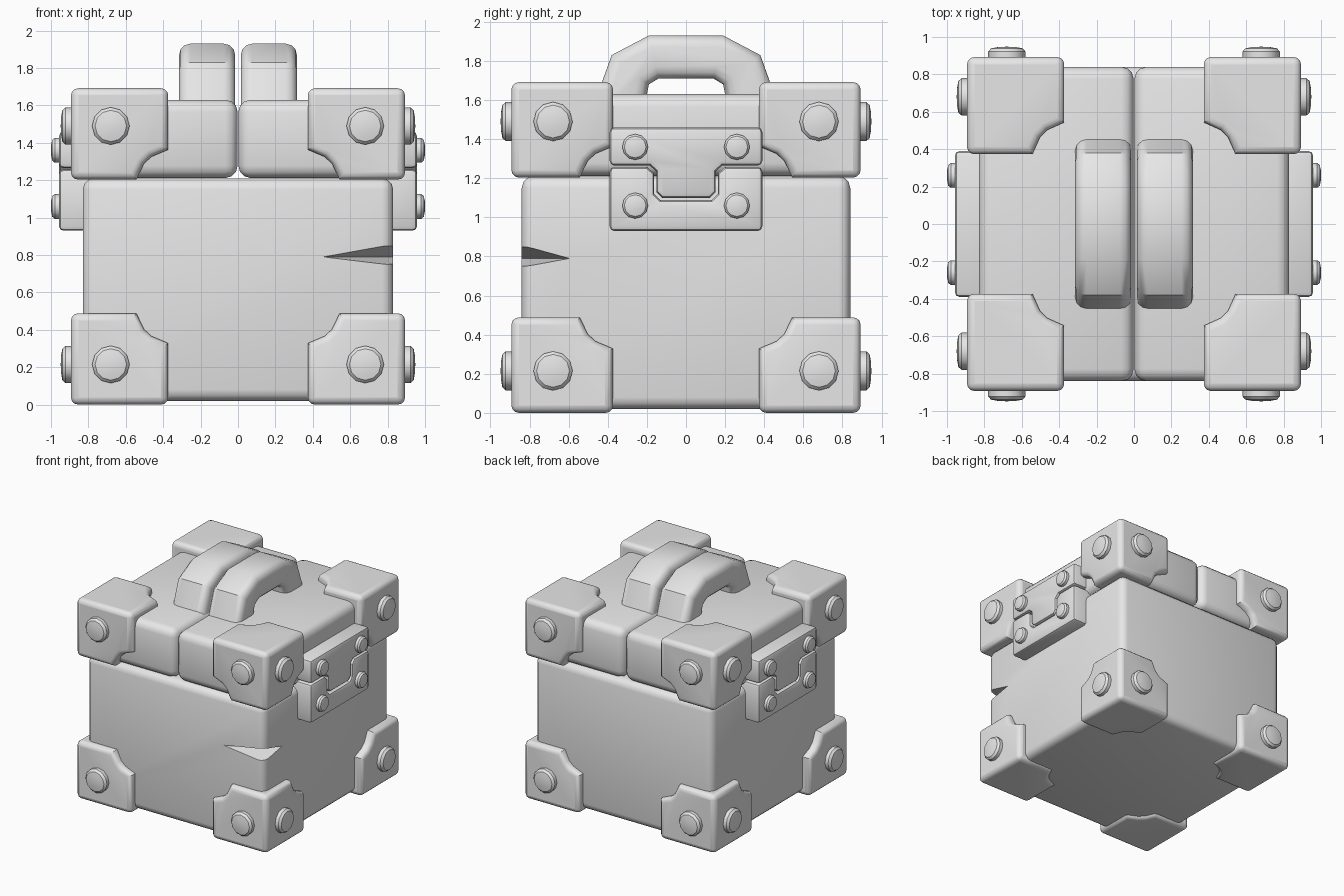
import bpy
import bmesh
import math
from mathutils import Matrix, Vector

old = bpy.data.objects.get("Cube")
if old:
    bpy.data.objects.remove(old, do_unlink=True)

GREY = (0.8, 0.8, 0.8, 1.0)
mat = bpy.data.materials.new("plain grey")
mat.use_nodes = True
mat.diffuse_color = GREY
mat.node_tree.nodes["Principled BSDF"].inputs["Base Color"].default_value = GREY


def smooth(ob, angle=35):
    bpy.ops.object.select_all(action='DESELECT')
    ob.select_set(True)
    bpy.context.view_layer.objects.active = ob
    bpy.ops.object.shade_smooth_by_angle(angle=math.radians(angle))


def add_object(name, mesh):
    ob = bpy.data.objects.new(name, mesh)
    bpy.context.collection.objects.link(ob)
    mesh.materials.clear()
    mesh.materials.append(mat)
    return ob


def finish(name, bm):
    bmesh.ops.recalc_face_normals(bm, faces=bm.faces)
    mesh = bpy.data.meshes.new(name)
    bm.to_mesh(mesh)
    bm.free()
    ob = add_object(name, mesh)
    smooth(ob)
    return ob


def placed_copy(ob, name, matrix):
    mesh = ob.data.copy()
    mesh.transform(matrix)
    if matrix.determinant() < 0:
        mesh.flip_normals()
    return add_object(name, mesh)


def mirror_x(ob, name):
    return placed_copy(ob, name, Matrix.Diagonal((-1, 1, 1, 1)))


def round_edges(bm, width, segments, keep=lambda mid: True):
    edges = [e for e in bm.edges if len(e.link_faces) == 2
             and e.calc_face_angle(0) > math.radians(50)
             and keep((e.verts[0].co + e.verts[1].co) / 2)]
    bmesh.ops.bevel(bm, geom=edges, offset=width, segments=segments,
                    profile=0.5, affect='EDGES', clamp_overlap=False)


def prism(points, near, far, axis):
    """Extrude a 2D outline along the given axis."""
    bm = bmesh.new()

    def spot(p, d):
        c = list(p)
        c.insert(axis, d)
        return bm.verts.new(c)
    face = bm.faces.new([spot(p, near) for p in points])
    moved = bmesh.ops.extrude_face_region(bm, geom=[face])["geom"]
    shift = Vector((0, 0, 0))
    shift[axis] = far - near
    bmesh.ops.translate(bm, vec=shift,
                        verts=[v for v in moved if isinstance(v, bmesh.types.BMVert)])
    bmesh.ops.recalc_face_normals(bm, faces=bm.faces)
    return bm


def box(low, high):
    (x0, y0, z0), (x1, y1, z1) = low, high
    return prism([(x0, y0), (x1, y0), (x1, y1), (x0, y1)], z0, z1, 2)


def subtract(ob, cutters):
    for c in cutters:
        c.hide_render = True
        mod = ob.modifiers.new("cut", 'BOOLEAN')
        mod.operation = 'DIFFERENCE'
        mod.solver = 'EXACT'
        mod.object = c
    bpy.context.view_layer.update()
    result = bpy.data.meshes.new_from_object(
        ob.evaluated_get(bpy.context.evaluated_depsgraph_get()))
    ob.modifiers.clear()
    ob.data = result
    for c in cutters:
        bpy.data.objects.remove(c, do_unlink=True)


# Main box with a chipped front edge
bm = box((-0.83, -0.84, 0.02), (0.83, 0.84, 1.21))
round_edges(bm, 0.06, 3)
body = finish("box_body", bm)
bm = bmesh.new()
for p in ((0.44, -0.85, 0.79), (0.84, -0.59, 0.79),
          (0.88, -0.89, 0.88), (0.88, -0.89, 0.73)):
    bm.verts.new(p)
bmesh.ops.convex_hull(bm, input=bm.verts)
subtract(body, [finish("chip_cutter", bm)])
smooth(body)

# Two lid halves
bm = box((0.002, -0.84, 1.212), (0.83, 0.84, 1.63))
round_edges(bm, 0.065, 3)
lid = finish("lid_left", bm)
mirror_x(lid, "lid_right")

# Pair of arched handles
half = [(0.47, 1.58), (0.38, 1.83), (0.19, 1.93)]
hole = [(0.14, 1.71), (0.19, 1.68), (0.21, 1.58)]
arch = half + [(-y, z) for y, z in reversed(half)]
arch += [(-y, z) for y, z in reversed(hole)] + hole
bm = prism(arch, 0.015, 0.315, 0)
round_edges(bm, 0.06, 3, lambda m: m.z > 1.6 and (m.x < 0.02 or m.x > 0.31))
handle = finish("handle_left", bm)
mirror_x(handle, "handle_right")

# Corner guard: a block with a stepped notch cut along each axis
SIZE = 0.52
block = finish("corner_block", box((0, 0, 0), (SIZE, SIZE, SIZE)))
notch = [(0.6, 0.314), (0.43, 0.39), (0.39, 0.43), (0.314, 0.6), (0.6, 0.6)]
subtract(block, [finish("notch_cutter", prism(notch, -0.1, 0.6, a)) for a in range(3)])
bm = bmesh.new()
bm.from_mesh(block.data)
bmesh.ops.dissolve_limit(bm, angle_limit=0.01, verts=bm.verts, edges=bm.edges)
round_edges(bm, 0.04, 3, lambda m: min(m) < 0.001)
guard = finish("corner_guard", bm)
bpy.data.objects.remove(block, do_unlink=True)


# Domed bolt pointing along +z
def make_bolt(name, radius, height):
    bm = bmesh.new()
    sides = 12
    rings = []
    for r, h in ((1, -0.4), (1, 0.55), (0.84, 0.85), (0.45, 0.97)):
        rings.append([bm.verts.new((radius * r * math.cos(i * math.tau / sides),
                                    radius * r * math.sin(i * math.tau / sides),
                                    height * h)) for i in range(sides)])
    tip = bm.verts.new((0, 0, height))
    for i in range(sides):
        j = (i + 1) % sides
        for a, b in zip(rings, rings[1:]):
            bm.faces.new((a[i], a[j], b[j], b[i]))
        bm.faces.new((rings[-1][i], rings[-1][j], tip))
    bm.faces.new(rings[0])
    return finish(name, bm)


big_bolt = make_bolt("guard_bolt", 0.1, 0.058)
small_bolt = make_bolt("latch_bolt", 0.066, 0.045)


def put_bolt(source, name, place, direction):
    turn = Vector(direction).to_track_quat('Z', 'Y').to_matrix().to_4x4()
    placed_copy(source, name, Matrix.Translation(place) @ turn)


# Eight guards with two bolts each
for sx, side in ((1, "left"), (-1, "right")):
    for sy, end in ((-1, "front"), (1, "back")):
        for level, top, up, bolt_z in (("lower", 0.0, 1, 0.215), ("upper", 1.692, -1, 1.49)):
            tag = f"{level}_{end}_{side}"
            scale = Matrix.Diagonal((-sx, -sy, up * 0.94, 1))
            spot = Matrix.Translation((sx * 0.893, sy * 0.893, top))
            placed_copy(guard, "corner_guard_" + tag, spot @ scale)
            put_bolt(big_bolt, "bolt_end_" + tag, (sx * 0.68, sy * 0.89, bolt_z), (0, sy, 0))
            put_bolt(big_bolt, "bolt_side_" + tag, (sx * 0.89, sy * 0.68, bolt_z), (sx, 0, 0))

# Side latches: a tongue plate that fits into a slotted plate
tongue = [(0.39, 1.46), (0.39, 1.265), (0.185, 1.265), (0.152, 1.235), (0.152, 1.13), (0.122, 1.1)]
slot = [(0.39, 0.93), (0.39, 1.258), (0.2, 1.258), (0.163, 1.225), (0.163, 1.12), (0.13, 1.088)]
for name, outline in (("latch_tongue", tongue), ("latch_slot", slot)):
    outline = outline + [(-y, z) for y, z in reversed(outline)]
    bm = prism(outline, 0.78, 0.957, 0)
    round_edges(bm, 0.024, 2, lambda m: m.x > 0.8)
    plate = finish(name + "_left", bm)
    mirror_x(plate, name + "_right")
for sx, side in ((1, "left"), (-1, "right")):
    for y, end in ((-0.26, "front"), (0.26, "back")):
        for z, level in ((1.06, "lower"), (1.36, "upper")):
            put_bolt(small_bolt, f"latch_bolt_{level}_{end}_{side}",
                     (sx * 0.955, y, z), (sx, 0, 0))

# Remove the pattern pieces
for ob in (guard, big_bolt, small_bolt):
    bpy.data.objects.remove(ob, do_unlink=True)
